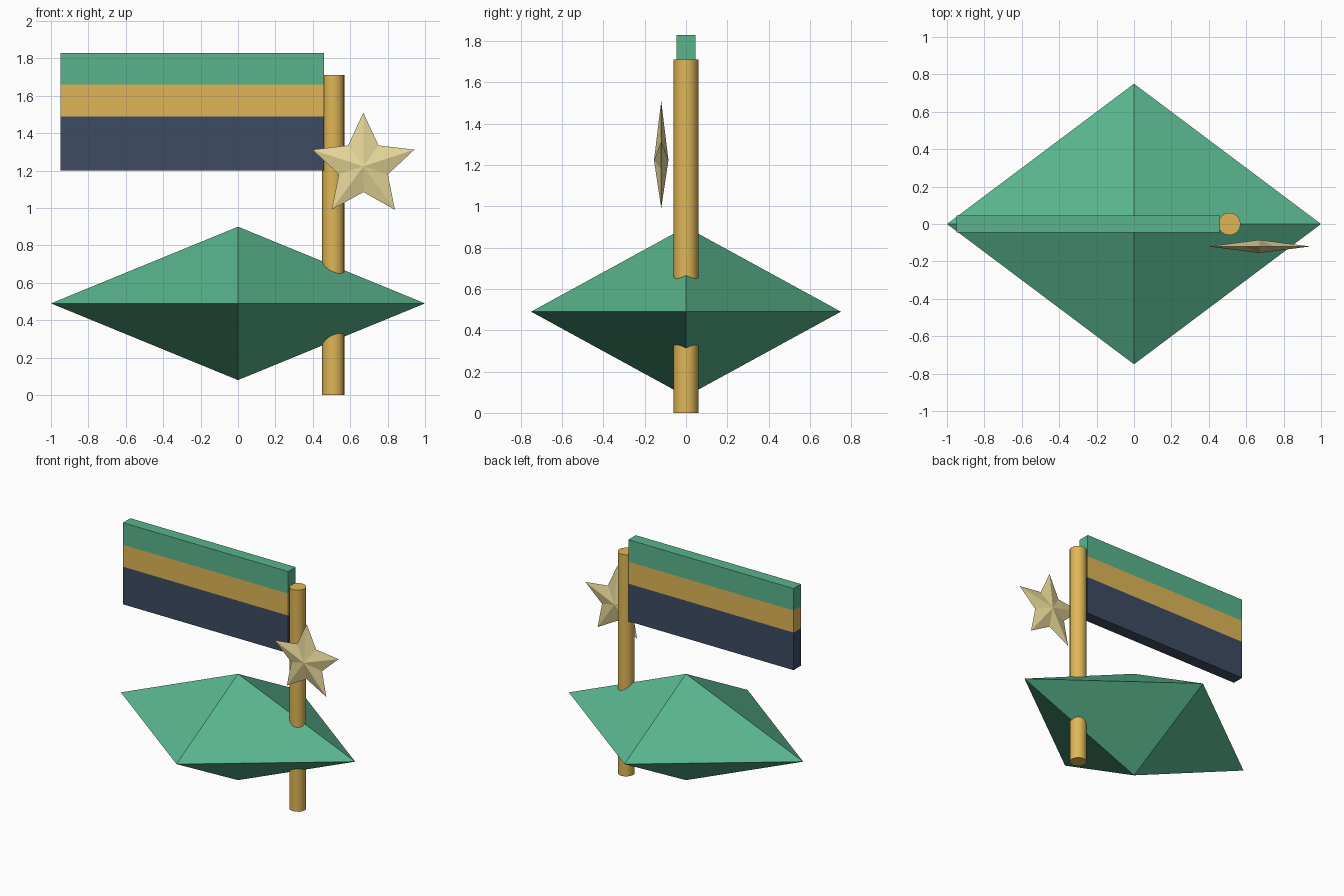
import bpy, bmesh
from math import sin, cos, pi

if "Cube" in bpy.data.objects:
    bpy.data.objects.remove(bpy.data.objects["Cube"])


def material(name, rgb):
    m = bpy.data.materials.new(name)
    m.diffuse_color = (*rgb, 1)
    m.use_nodes = True
    m.node_tree.nodes["Principled BSDF"].inputs["Base Color"].default_value = m.diffuse_color
    return m


GREEN = material("green", (0.10, 0.46, 0.27))
GOLD = material("gold", (0.74, 0.47, 0.095))
NAVY = material("navy", (0.047, 0.07, 0.125))
PALE = material("pale_gold", (0.80, 0.68, 0.32))


def finish(bm, name, mat):
    bmesh.ops.recalc_face_normals(bm, faces=bm.faces)
    mesh = bpy.data.meshes.new(name)
    bm.to_mesh(mesh)
    bm.free()
    mesh.materials.append(mat)
    obj = bpy.data.objects.new(name, mesh)
    bpy.context.collection.objects.link(obj)
    return obj


def bipyramid(name, ring, apex_a, apex_b, mat):
    """Closed outline joined to a point on either side."""
    bm = bmesh.new()
    loop = [bm.verts.new(p) for p in ring]
    for apex in (apex_a, apex_b):
        tip = bm.verts.new(apex)
        for i, v in enumerate(loop):
            bm.faces.new((v, loop[(i + 1) % len(loop)], tip))
    return finish(bm, name, mat)


def box(name, x, y, z, mat):
    bm = bmesh.new()
    bmesh.ops.create_cube(bm, size=1)
    for v in bm.verts:
        v.co = [(lo + hi) / 2 + c * (hi - lo) for c, (lo, hi) in zip(v.co, (x, y, z))]
    return finish(bm, name, mat)


# Diamond-shaped body
bipyramid("diamond_body",
          [(1, 0, 0.49), (0, 0.75, 0.49), (-1, 0, 0.49), (0, -0.75, 0.49)],
          (0, 0, 0.90), (0, 0, 0.08), GREEN)

# Pole through the body
bpy.ops.mesh.primitive_cylinder_add(vertices=16, radius=0.06, depth=1.71,
                                    location=(0.51, 0, 0.855))
pole = bpy.context.object
pole.name = "flag_pole"
pole.data.materials.append(GOLD)
bpy.ops.object.shade_smooth_by_angle()

# Three flag stripes, bottom to top
for name, z, mat in (("flag_stripe_bottom", (1.20, 1.49), NAVY),
                     ("flag_stripe_middle", (1.49, 1.66), GOLD),
                     ("flag_stripe_top", (1.66, 1.83), GREEN)):
    box(name, (-0.95, 0.46), (-0.045, 0.045), z, mat)

# Faceted five-pointed star in front of the pole
cx, cy, cz = 0.67, -0.12, 1.223
outline = []
for i in range(10):
    r = 0.138 if i % 2 else 0.287
    outline.append((cx + r * sin(i * pi / 5), cy, cz + r * cos(i * pi / 5)))
bipyramid("star", outline, (cx, cy - 0.035, cz), (cx, cy + 0.035, cz), PALE)
